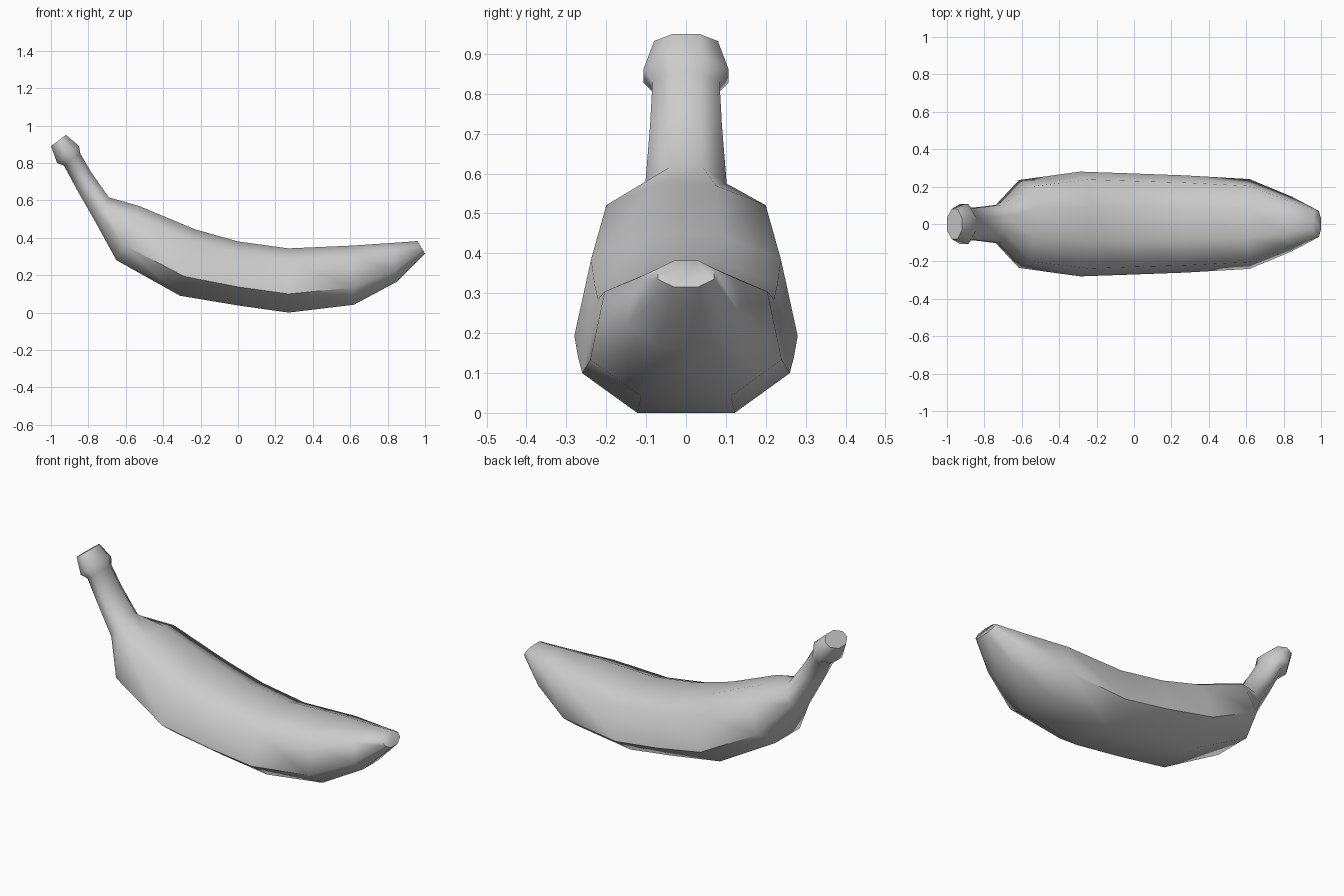
import bpy, bmesh, math

if "Cube" in bpy.data.objects:
    bpy.data.objects.remove(bpy.data.objects["Cube"])

# half cross-sections: (fraction of half width, fraction from belly to back)
BODY = [(0.47, 0.0), (1.0, 0.29), (0.85, 0.83), (0.32, 1.0)]
ROUND = [(0.42, 0.0), (1.0, 0.3), (1.0, 0.7), (0.42, 1.0)]

# rings along the fruit: belly x, z, back x, z, half width, section
RINGS = [
    (-1.00, 0.89, -0.92, 0.95, 0.080, ROUND),    # knob end
    (-0.967, 0.80, -0.85, 0.89, 0.106, ROUND),   # knob
    (-0.93, 0.785, -0.843, 0.85, 0.084, ROUND),  # neck
    (-0.86, 0.655, -0.785, 0.75, 0.090, ROUND),
    (-0.76, 0.48, -0.69, 0.615, 0.102, ROUND),   # stem base
    (-0.65, 0.28, -0.53, 0.57, 0.235, BODY),
    (-0.31, 0.09, -0.23, 0.445, 0.280, BODY),
    (0.00, 0.038, 0.00, 0.38, 0.270, BODY),
    (0.27, 0.00, 0.27, 0.343, 0.260, BODY),
    (0.62, 0.042, 0.61, 0.358, 0.240, BODY),
    (0.85, 0.165, 0.82, 0.372, 0.147, BODY),
    (1.00, 0.315, 0.96, 0.382, 0.070, ROUND),    # tip
]

bm = bmesh.new()
loops = []
for bx, bz, tx, tz, w, section in RINGS:
    pts = section + [(-u, v) for u, v in reversed(section)]
    loops.append([bm.verts.new((bx + (tx - bx) * v, u * w, bz + (tz - bz) * v))
                  for u, v in pts])

# skin between rings, then close both ends
for a, b in zip(loops, loops[1:]):
    n = len(a)
    for i in range(n):
        j = (i + 1) % n
        bm.faces.new((a[i], a[j], b[j], b[i]))
bm.faces.new(loops[0])
bm.faces.new(loops[-1])
bmesh.ops.recalc_face_normals(bm, faces=bm.faces[:])

mesh = bpy.data.meshes.new("banana")
bm.to_mesh(mesh)
bm.free()
banana = bpy.data.objects.new("banana", mesh)
bpy.context.collection.objects.link(banana)
bpy.context.view_layer.objects.active = banana
banana.select_set(True)
bpy.ops.object.shade_smooth_by_angle(angle=math.radians(65))
